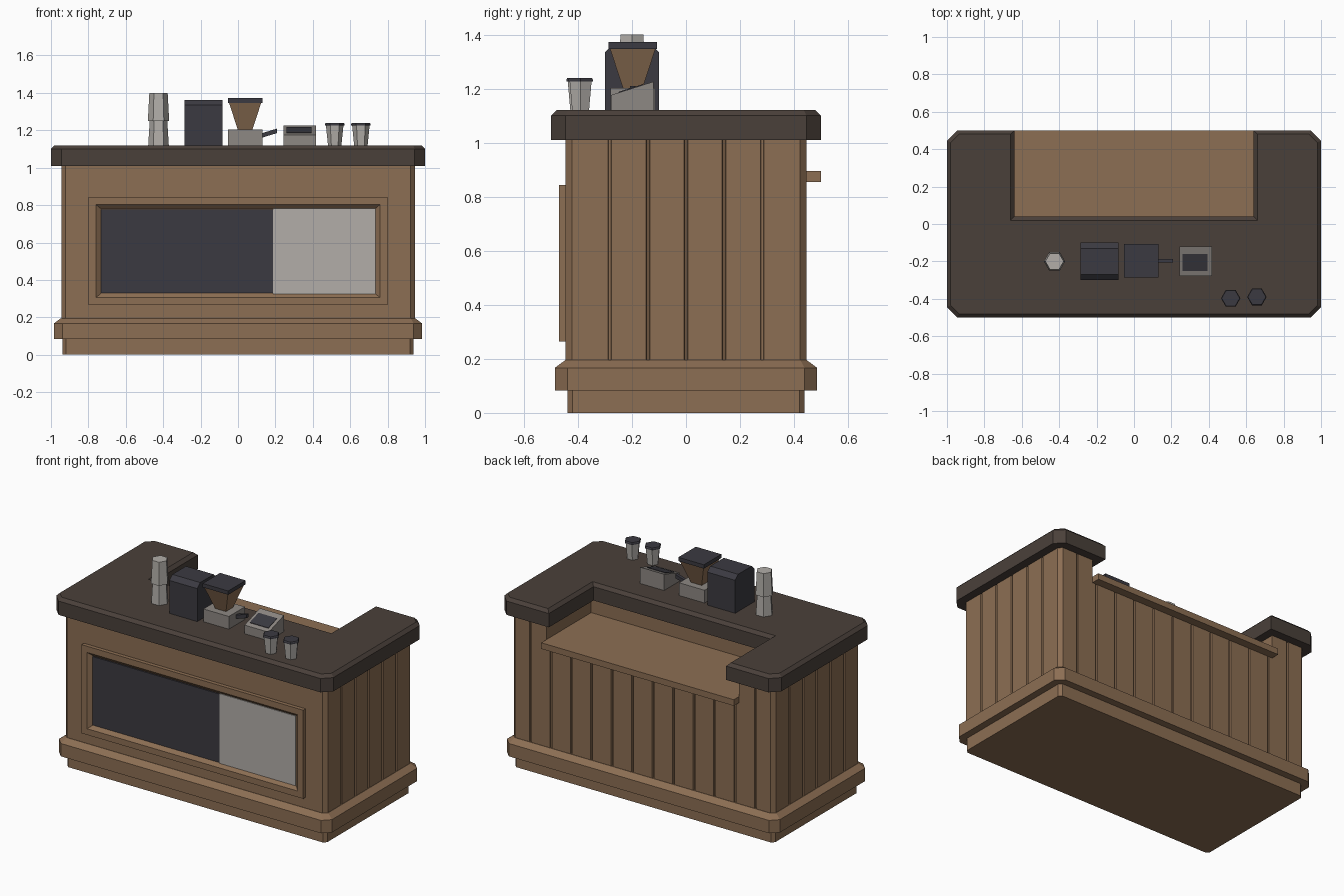
import bpy, bmesh, math
from mathutils import Vector

if "Cube" in bpy.data.objects:
    bpy.data.objects.remove(bpy.data.objects["Cube"])


def mat(name, hexcol):
    m = bpy.data.materials.new(name)
    c = [int(hexcol[i:i + 2], 16) / 255 for i in (0, 2, 4)]
    m.diffuse_color = [v / 12.92 if v <= 0.04045 else ((v + 0.055) / 1.055) ** 2.4 for v in c] + [1]
    m.use_nodes = True
    m.node_tree.nodes["Principled BSDF"].inputs["Base Color"].default_value = m.diffuse_color
    return m


WOOD = mat("wood", "8C6E53")
TOP = mat("dark_worktop", "4A403A")
DARK = mat("charcoal", "3B3A41")
LIGHT = mat("pale_grey", "B2AEA9")
STEEL = mat("steel_grey", "8D8883")


def loft(name, rings, material, caps=True):
    """Skin a list of equally sized closed 3D rings."""
    bm = bmesh.new()
    vs = [[bm.verts.new(p) for p in r] for r in rings]
    n = len(vs[0])
    for a, b in zip(vs, vs[1:]):
        for i in range(n):
            j = (i + 1) % n
            bm.faces.new((a[i], a[j], b[j], b[i]))
    if caps:
        bm.faces.new(vs[0][::-1])
        bm.faces.new(vs[-1])
        bmesh.ops.recalc_face_normals(bm, faces=bm.faces)
    me = bpy.data.meshes.new(name)
    bm.to_mesh(me)
    bm.free()
    me.materials.append(material)
    ob = bpy.data.objects.new(name, me)
    bpy.context.collection.objects.link(ob)
    return ob


def at(outline, z):
    return [(x, y, z) for x, y in outline]


def rect(cx, cy, hx, hy):
    return [(cx - hx, cy - hy), (cx + hx, cy - hy), (cx + hx, cy + hy), (cx - hx, cy + hy)]


def box(name, x0, x1, y0, y1, z0, z1, material):
    r = rect((x0 + x1) / 2, (y0 + y1) / 2, (x1 - x0) / 2, (y1 - y0) / 2)
    return loft(name, [at(r, z0), at(r, z1)], material)


def side_prism(name, profile, x0, x1, material):
    """Extrude a (y, z) profile along x."""
    return loft(name, [[(x, y, z) for y, z in profile] for x in (x0, x1)], material)


def hexagon(cx, cy, r):
    return [(cx + r * math.cos(k * math.pi / 3), cy + r * math.sin(k * math.pi / 3)) for k in range(6)]


def inset(outline, d):
    """Mitred inward offset of a counter-clockwise outline."""
    out, n = [], len(outline)
    for i in range(n):
        p, q, r = (Vector(outline[(i + k) % n]) for k in (-1, 0, 1))
        e, f = (q - p).normalized(), (r - q).normalized()
        a, b = Vector((-e.y, e.x)), Vector((-f.y, f.x))
        out.append(tuple(q + (a + b) * d / (1 + a.dot(b))))
    return out


def grooved(outline):
    """Cut plank grooves into the outer side and back edges."""
    out, n = [], len(outline)
    for i in range(n):
        p, q = Vector(outline[i]), Vector(outline[(i + 1) % n])
        out.append(tuple(p))
        e = (q - p).normalized()
        if abs(p.x) > 0.9 and abs(p.x - q.x) < 1e-4:
            pts = [Vector((p.x, 0.141 * k)) for k in range(-2, 3)]
        elif p.y > 0.4 and abs(p.y - q.y) < 1e-4:
            pts = [Vector((0.0738 * k, p.y)) for k in range(-11, 12, 2)]
        else:
            continue
        inward = Vector((-e.y, e.x))
        pts = [c for c in pts if 0.01 < (c - p).dot(e) < (q - p).length - 0.01]
        for c in sorted(pts, key=lambda c: (c - p).dot(e)):
            for along, deep in ((-0.007, 0), (-0.004, 0.009), (0.004, 0.009), (0.007, 0)):
                out.append(tuple(c + e * along + inward * deep))
    return out


# Master outlines: full counter and U-shaped counter, both with cut corners
right = [(0.945, -0.5), (1, -0.445), (1, 0.445), (0.945, 0.5)]
left = [(-x, y) for x, y in reversed(right)]
FULL = right + left
U = right + [(0.64, 0.5), (0.64, 0.04), (-0.64, 0.04), (-0.64, 0.5)] + left

# Worktop with bevelled upper edge
loft("worktop", [at(U, 1.01), at(U, 1.10), at(inset(U, 0.02), 1.12)], TOP)

# Planked body below and around the rear recess
low, high = grooved(inset(FULL, 0.055)), grooved(inset(U, 0.055))
loft("body_lower", [at(low, 0.16), at(low, 0.86)], WOOD)
loft("body_upper", [at(high, 0.86), at(high, 1.01)], WOOD)
box("rear_shelf", -0.695, 0.695, -0.015, 0.5, 0.855, 0.895, WOOD)

# Plinth and skirting
plinth, skirt = inset(FULL, 0.062), inset(FULL, 0.015)
loft("plinth", [at(plinth, 0), at(plinth, 0.085)], WOOD)
loft("skirting", [at(skirt, 0.083), at(skirt, 0.167), at(inset(FULL, 0.053), 0.195)], WOOD)


# Front frame with sloped inner edge, and its two panels
def frame_ring(hx, z0, z1, y):
    return [(-hx, y, z0), (hx, y, z0), (hx, y, z1), (-hx, y, z1)]


loft("front_frame", [frame_ring(0.80, 0.265, 0.843, -0.44), frame_ring(0.80, 0.265, 0.843, -0.47),
                     frame_ring(0.76, 0.305, 0.803, -0.47), frame_ring(0.73, 0.33, 0.778, -0.446)],
     WOOD, caps=False)
box("front_panel_dark", -0.732, 0.186, -0.453, -0.444, 0.33, 0.777, DARK)
box("front_panel_light", 0.186, 0.734, -0.454, -0.444, 0.326, 0.781, LIGHT)

# Stack of upturned cups
for i, (z0, z1, r) in enumerate(((1.12, 1.25, 0.055), (1.25, 1.40, 0.057))):
    loft(f"stacked_cup_{i + 1}", [at(hexagon(-0.425, -0.2, r), z0),
                                  at(hexagon(-0.425, -0.2, r - 0.008), z1)], LIGHT)

# Coffee machine with bevelled top
side_prism("coffee_machine", [(-0.30, 1.12), (-0.10, 1.12), (-0.10, 1.335), (-0.13, 1.363),
                              (-0.27, 1.363), (-0.30, 1.335)], -0.285, -0.084, DARK)

# Grinder: base, tapered hopper, lid and handle
gx, gy = 0.038, -0.197
box("grinder_base", gx - 0.092, gx + 0.092, gy - 0.083, gy + 0.083, 1.12, 1.203, STEEL)
loft("grinder_hopper", [at(rect(gx, gy, 0.038, 0.036), 1.20), at(rect(gx, gy, 0.086, 0.084), 1.347)], WOOD)
loft("grinder_lid", [at(rect(gx, gy, 0.092, 0.09), z) for z in (1.347, 1.372)], DARK)
loft("grinder_handle", [[(x, gy + dy, z + dz) for dy, dz in ((-0.01, -0.012), (0.01, -0.012),
                                                            (0.01, 0.012), (-0.01, 0.012))]
                        for x, z in ((0.11, 1.167), (0.208, 1.197))], DARK)

# Till with sloped top and screen plate
side_prism("till", [(-0.278, 1.12), (-0.12, 1.12), (-0.12, 1.226), (-0.278, 1.176)], 0.242, 0.416, STEEL)


def slope(y):
    return 1.176 + (y + 0.278) * 0.05 / 0.158


side_prism("till_screen", [(-0.25, slope(-0.25)), (-0.16, slope(-0.16)),
                           (-0.16, slope(-0.16) + 0.003), (-0.25, slope(-0.25) + 0.003)], 0.26, 0.394, DARK)

# Takeaway cups with lids
for i, (x, y) in enumerate(((0.517, -0.397), (0.657, -0.39))):
    loft(f"cup_{i + 1}", [at(hexagon(x, y, 0.036), 1.12), at(hexagon(x, y, 0.047), 1.228)], LIGHT)
    loft(f"cup_lid_{i + 1}", [at(hexagon(x, y, 0.052), 1.226), at(hexagon(x, y, 0.052), 1.234),
                              at(hexagon(x, y, 0.048), 1.24)], DARK)
